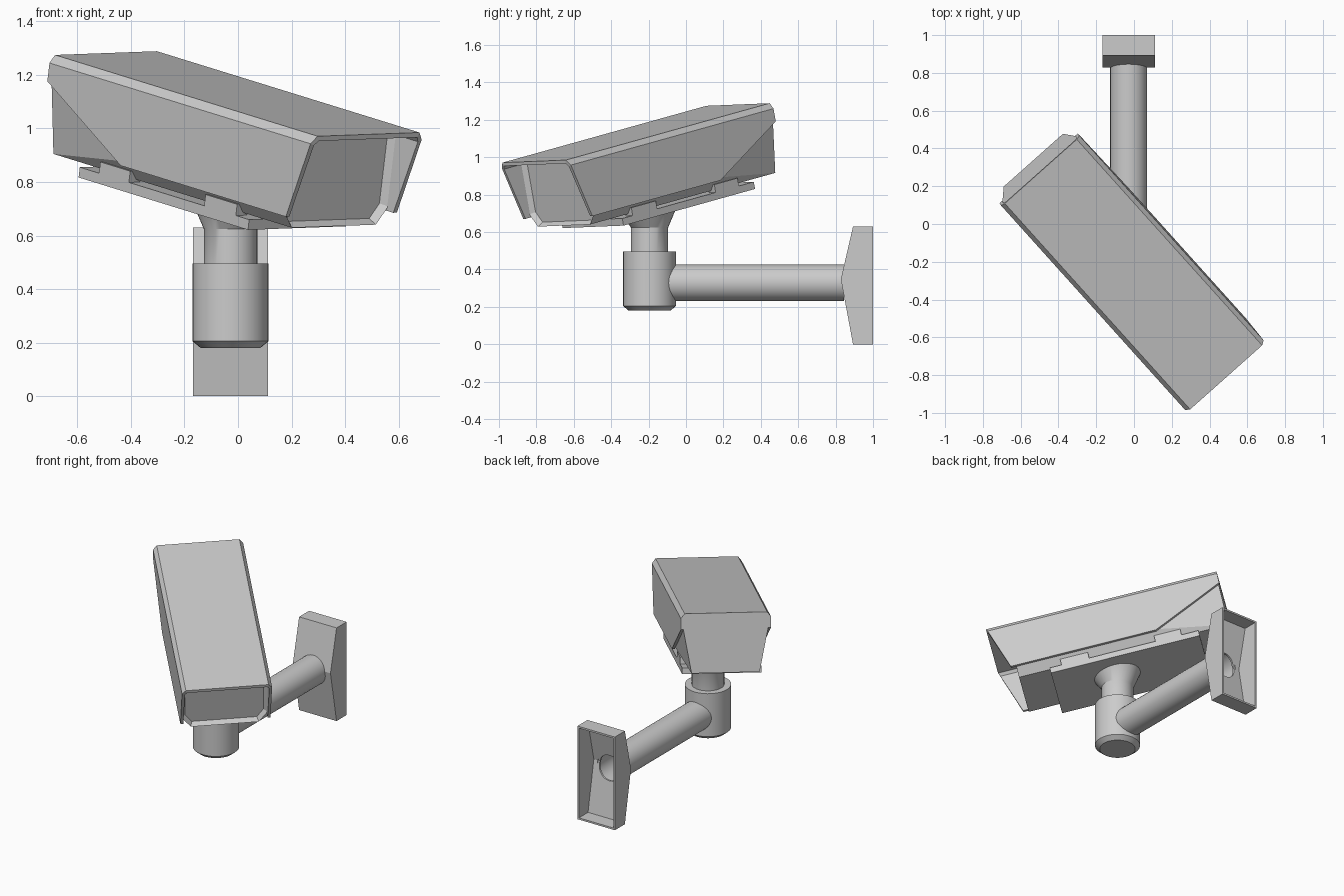
import bpy, bmesh
from math import sin, cos, tan, pi, radians
from mathutils import Matrix, Vector

if "Cube" in bpy.data.objects:
    bpy.data.objects.remove(bpy.data.objects["Cube"])

YAW, PITCH, ROLL = radians(42), radians(11.7), radians(-1.6)
# Housing frame: origin at middle of the front top edge, +y runs to the rear
HEAD = (Matrix.Translation((0.488, -0.812, 0.978)) @ Matrix.Rotation(YAW, 4, 'Z')
        @ Matrix.Rotation(PITCH, 4, 'X') @ Matrix.Rotation(ROLL, 4, 'Y'))
PX, PY = -0.028, -0.195   # post axis


def finish(name, bm, matrix=None, smooth=False, recalc=True):
    if recalc:
        bmesh.ops.recalc_face_normals(bm, faces=bm.faces)
    me = bpy.data.meshes.new(name)
    bm.to_mesh(me)
    bm.free()
    ob = bpy.data.objects.new(name, me)
    bpy.context.collection.objects.link(ob)
    if matrix:
        ob.matrix_world = matrix
    if smooth:
        me.shade_smooth()
        me.set_sharp_from_angle(angle=radians(30))
    return ob


def box(name, x0, x1, y0, y1, z0, z1, matrix):
    bm = bmesh.new()
    bmesh.ops.create_cube(bm, size=1)
    for v in bm.verts:
        v.co = ((x0 + x1) / 2 + v.co.x * (x1 - x0), (y0 + y1) / 2 + v.co.y * (y1 - y0),
                (z0 + z1) / 2 + v.co.z * (z1 - z0))
    return finish(name, bm, matrix)


def lathe(bm, profile, caps=True, n=32):
    rings = [[bm.verts.new((r * cos(2 * pi * i / n), r * sin(2 * pi * i / n), z))
              for i in range(n)] for r, z in profile]
    for a, b in zip(rings, rings[1:]):
        for i in range(n):
            j = (i + 1) % n
            bm.faces.new((a[i], a[j], b[j], b[i]))
    if caps:
        bm.faces.new(rings[0])
        bm.faces.new(rings[-1])
    return rings


# Sun shield: folded sheet, raked at the front, lower rear corners cut away
bm = bmesh.new()
prof = [(-.278, -.327), (-.278, -.03), (-.255, 0), (.255, 0), (.278, -.03), (.278, -.327)]
f = [bm.verts.new((x, -z * 0.3, z)) for x, z in prof]
b = [bm.verts.new((x, 1.04 if z < -.1 else 1.498, z)) for x, z in prof]
cl, cr = [bm.verts.new((x, 1.498, -.1)) for x in (-.278, .278)]
for i in (1, 2, 3):
    bm.faces.new((f[i], f[i + 1], b[i + 1], b[i]))
bm.faces.new((f[0], f[1], b[1], cl, b[0]))
bm.faces.new((f[4], f[5], b[5], cr, b[4]))
shield = finish("sun_shield", bm, HEAD, recalc=False)
m = shield.modifiers.new("thickness", 'SOLIDIFY')
m.thickness, m.offset, m.use_even_offset = 0.018, -1, True

# Inner housing with chamfered underside, recessed window and cut rear corners
bm = bmesh.new()
prof = [(-.262, -.31), (-.262, -.03), (-.245, -.01), (.245, -.01), (.262, -.03),
        (.262, -.31), (.21, -.378), (-.21, -.378)]
f, b = [[bm.verts.new((x, y, z)) for x, z in prof] for y in (.132, 1.492)]
front = bm.faces.new(f)
bm.faces.new(b[::-1])
for i in range(8):
    j = (i + 1) % 8
    bm.faces.new((f[i], b[i], b[j], f[j]))
bmesh.ops.recalc_face_normals(bm, faces=bm.faces)
bmesh.ops.inset_region(bm, faces=[front], thickness=0.02, depth=-0.03)
for s in (-1, 1):
    A, B, C = Vector((s * .262, 1.492, -.1)), Vector((s * .21, 1.492, -.378)), Vector((s * .262, 1.03, -.31))
    no = (B - A).cross(C - A)
    if no.x * s < 0:
        no.negate()
    cut = bmesh.ops.bisect_plane(bm, geom=bm.verts[:] + bm.edges[:] + bm.faces[:], dist=1e-5,
                                 plane_co=A, plane_no=no, clear_outer=True)
    edges = [e for e in cut['geom_cut'] if isinstance(e, bmesh.types.BMEdge)]
    bmesh.ops.holes_fill(bm, edges=[e for e in bm.edges if e.is_boundary], sides=0)
finish("camera_housing", bm, HEAD)

# Base plate and its side clips
box("base_plate", -.245, .245, .334, 1.30, -.427, -.388, HEAD)
for side, s in (("left", -1), ("right", 1)):
    for place, y0, y1 in (("front", .41, .59), ("rear", 1.02, 1.19)):
        box(f"clip_{place}_{side}", *sorted((s * .19, s * .245)), y0, y1, -.41, -.345, HEAD)

# Swivel joint
bm = bmesh.new()
lathe(bm, [(.112, .18), (.142, .205), (.142, .495)])
finish("swivel_joint", bm, Matrix.Translation((PX, PY, 0)), True)

# Neck with flare meeting the tilted plate
bm = bmesh.new()
rings = lathe(bm, [(.1, .48), (.1, .625), (.145, .71)])
for v in rings[-1]:
    v.co.z -= tan(PITCH) * (sin(YAW) * v.co.x - cos(YAW) * v.co.y)
finish("neck", bm, Matrix.Translation((PX, PY, 0)), True)

# Wall arm: open tube
ALONG_Y = Matrix.Translation((PX, 0, .328)) @ Matrix.Rotation(-pi / 2, 4, 'X')
bm = bmesh.new()
lathe(bm, [(.098, PY + .06), (.098, .846)], caps=False)
finish("wall_arm", bm, ALONG_Y, True)

# Wall bracket: hollow peaked cover, open at the wall
bm = bmesh.new()
prof = [(1, 0), (.893, 0), (.828, .348), (.893, .63), (1, .63)]
l, r = [[bm.verts.new((PX + s * .14, y, z)) for y, z in prof] for s in (-1, 1)]
for i in range(4):
    bm.faces.new((l[i], r[i], r[i + 1], l[i + 1]))
bm.faces.new(l)
bm.faces.new(r[::-1])
bmesh.ops.recalc_face_normals(bm, faces=bm.faces)
if sum(fc.normal.y for fc in bm.faces) > 0:
    bmesh.ops.reverse_faces(bm, faces=bm.faces)
bracket = finish("wall_bracket", bm, recalc=False)
m = bracket.modifiers.new("thickness", 'SOLIDIFY')
m.thickness, m.offset, m.use_even_offset = 0.012, -1, True

# Cable hole through the bracket into the arm
bm = bmesh.new()
lathe(bm, [(.085, .75), (.085, .95)])
cutter = finish("hole_cutter", bm, ALONG_Y)
cutter.hide_render = True
cutter.display_type = 'WIRE'
m = bracket.modifiers.new("cable_hole", 'BOOLEAN')
m.operation, m.object, m.solver = 'DIFFERENCE', cutter, 'EXACT'
